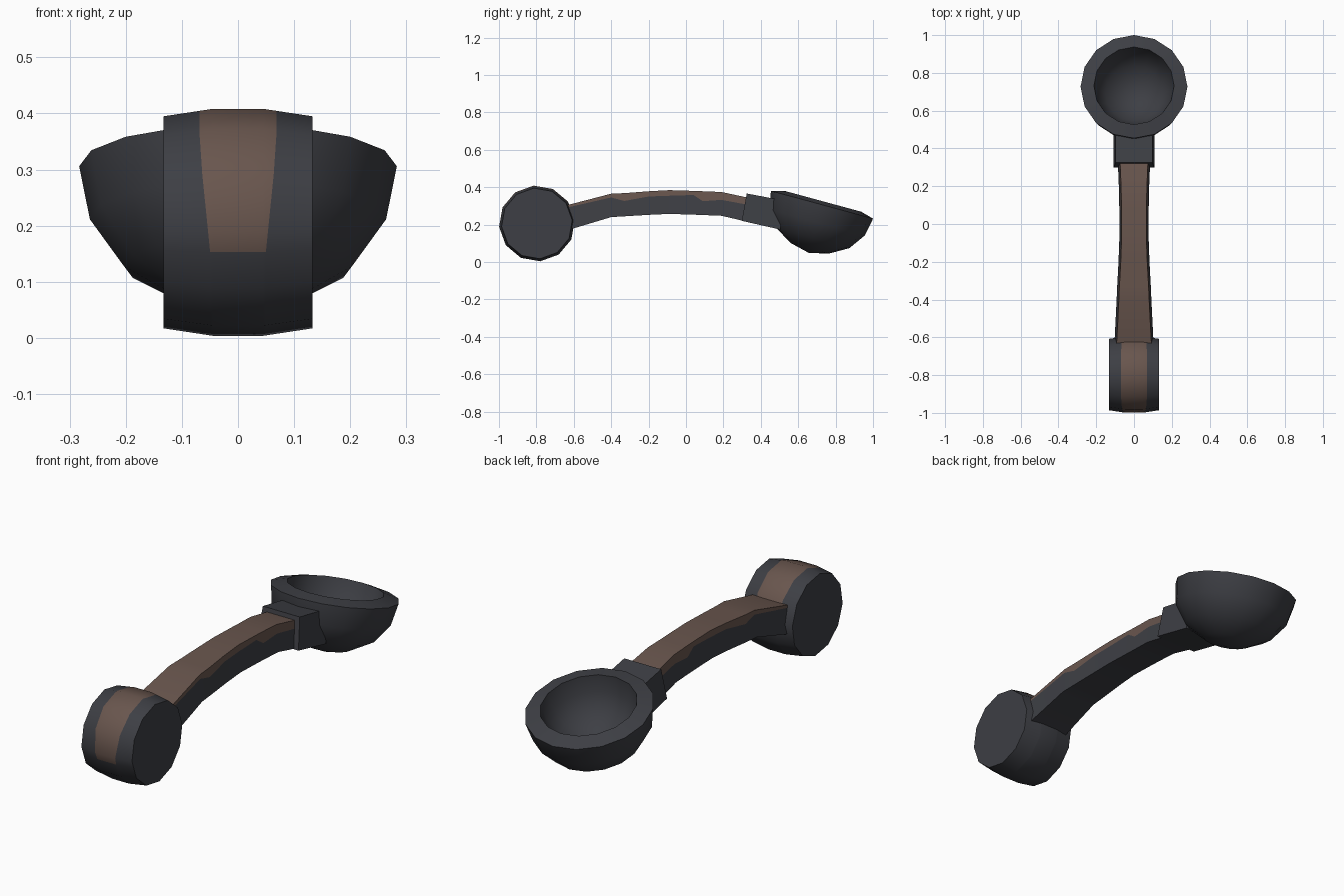
import bpy, bmesh, math
from mathutils import Matrix

if "Cube" in bpy.data.objects:
    bpy.data.objects.remove(bpy.data.objects["Cube"])


def material(name, rgb):
    m = bpy.data.materials.new(name)
    m.diffuse_color = (*rgb, 1)
    m.use_nodes = True
    m.node_tree.nodes["Principled BSDF"].inputs["Base Color"].default_value = m.diffuse_color
    return m


dark = material("dark iron", (0.047, 0.049, 0.058))
brown = material("worn brown", (0.140, 0.092, 0.075))


def finish(name, bm, angle=35):
    bmesh.ops.recalc_face_normals(bm, faces=bm.faces[:])
    me = bpy.data.meshes.new(name)
    bm.to_mesh(me)
    bm.free()
    ob = bpy.data.objects.new(name, me)
    bpy.context.collection.objects.link(ob)
    me.materials.append(dark)
    me.materials.append(brown)
    bpy.ops.object.select_all(action='DESELECT')
    ob.select_set(True)
    bpy.context.view_layer.objects.active = ob
    bpy.ops.object.shade_smooth_by_angle(angle=math.radians(angle))
    return ob


def loft(bm, rings, closed=True, mat=lambda i, j: 0):
    """Bridge rings of points; returns the vertex rings."""
    vs = [[bm.verts.new(p) for p in r] for r in rings]
    n = len(vs[0])
    for i in range(len(vs) - 1):
        for j in range(n if closed else n - 1):
            k = (j + 1) % n
            f = bm.faces.new((vs[i][j], vs[i][k], vs[i + 1][k], vs[i + 1][j]))
            f.material_index = mat(i, j)
    return vs


# Knob: crowned 12-sided drum lying along x, with a painted stripe
R = 0.203
outline = [(R * math.cos(math.radians(5 + 30 * k)), R * math.sin(math.radians(5 + 30 * k)))
           for k in range(12)]
a, b = outline[6], outline[7]
outline.insert(7, (a[0] + (b[0] - a[0]) * 0.36, a[1] + (b[1] - a[1]) * 0.36))


def crown(x):
    return 1 - 0.066 * max(0, abs(x) - 0.045) / 0.088


rings = [[] for _ in range(6)]
for y, z in outline:
    s = 0.049 + 0.02 * max(0, min(1, (z + 0.06) / 0.2))
    for ring, x in zip(rings, (-0.133, -s, -0.045, 0.045, s, 0.133)):
        c = crown(x)
        ring.append((x, -0.797 + y * c, 0.206 + z * c))
bm = bmesh.new()
vs = loft(bm, rings, mat=lambda i, j: 1 if 1 <= i <= 3 and j <= 6 else 0)
bm.faces.new(vs[0])
bm.faces.new(vs[-1])
finish("knob", bm)

# Handle: arched bar; columns are y, top z, bottom z, top half width, paint depth
stations = [(-0.66, 0.298, 0.165, 0.094, 0.012), (-0.60, 0.313, 0.180, 0.090, 0.014),
            (-0.40, 0.365, 0.240, 0.080, 0.020), (-0.33, 0.368, 0.244, 0.077, 0.042),
            (-0.20, 0.378, 0.252, 0.070, 0.028), (-0.09, 0.384, 0.257, 0.066, 0.030),
            (0.04, 0.380, 0.253, 0.066, 0.022), (0.09, 0.378, 0.251, 0.066, 0.053),
            (0.19, 0.374, 0.247, 0.068, 0.042), (0.34, 0.342, 0.212, 0.074, 0.038)]
rings = []
for y, t, b, w, d in stations:
    lean = 0.012
    wm = w + lean * d / (t - b)
    half = [(w, t), (wm, t - d), (w + lean, b)]
    rings.append([(x, y, z) for x, z in half] + [(-x, y, z) for x, z in reversed(half)])
bm = bmesh.new()
vs = loft(bm, rings, mat=lambda i, j: 1 if j in (0, 4, 5) else 0)
bm.faces.new(vs[0])
bm.faces.new(vs[-1])
finish("handle", bm)

# Collar: tapered block between handle and bowl
bm = bmesh.new()
vs = loft(bm, [[(0.097, y, t), (0.109, y2, b), (-0.109, y2, b), (-0.097, y, t)]
               for y, t, y2, b in ((0.325, 0.366, 0.298, 0.220), (0.505, 0.332, 0.505, 0.173))])
bm.faces.new(vs[0])
bm.faces.new(vs[-1])
finish("collar", bm)

# Bowl: tilted 16-sided cup, profile runs from outer pole over the rim to inner pole
profile = [(0.105, -0.242), (0.203, -0.185), (0.264, -0.098), (0.283, 0.0), (0.2125, 0.019),
           (0.198, -0.06), (0.152, -0.13), (0.08, -0.178)]
bm = bmesh.new()
vs = loft(bm, [[(r * math.cos(math.tau * k / 16), r * math.sin(math.tau * k / 16), h)
                for k in range(16)] for r, h in profile])
for ring, h in ((vs[0], -0.267), (vs[-1], -0.195)):
    pole = bm.verts.new((0, 0, h))
    for k in range(16):
        bm.faces.new((ring[k], ring[(k + 1) % 16], pole))
bm.transform(Matrix.Translation((0, 0.727, 0.306)) @ Matrix.Rotation(math.radians(-15.2), 4, 'X'))
finish("bowl", bm, 45)
